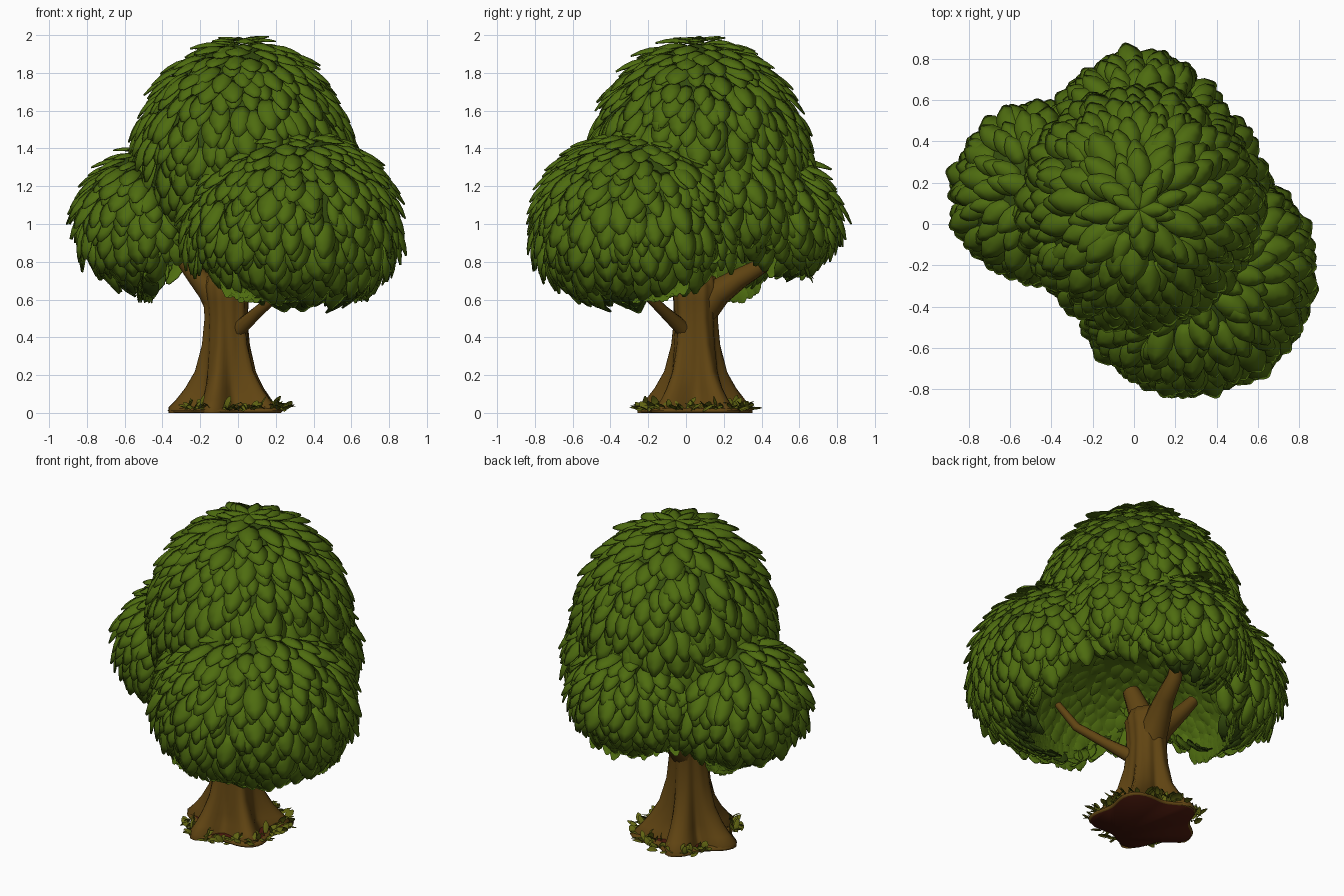
import bpy, bmesh, math, random
from mathutils import Vector

random.seed(7)
if "Cube" in bpy.data.objects:
    bpy.data.objects.remove(bpy.data.objects["Cube"])


def material(name, rgb):
    m = bpy.data.materials.new(name)
    m.use_nodes = True
    m.diffuse_color = (*rgb, 1)
    bsdf = m.node_tree.nodes["Principled BSDF"]
    bsdf.inputs["Base Color"].default_value = (*rgb, 1)
    bsdf.inputs["Roughness"].default_value = 0.9
    return m


LEAF = material("leaf green", (0.076, 0.15, 0.005))
SHADE = material("deep leaf green", (0.034, 0.07, 0.004))
BARK = material("bark brown", (0.118, 0.058, 0.006))
SOIL = material("red brown soil", (0.07, 0.010, 0.004))
GRASS = material("olive grass", (0.115, 0.125, 0.006))


def finish(name, bm, mats, thickness=0):
    mesh = bpy.data.meshes.new(name)
    bm.to_mesh(mesh)
    bm.free()
    for m in mats:
        mesh.materials.append(m)
    mesh.polygons.foreach_set("use_smooth", [True] * len(mesh.polygons))
    ob = bpy.data.objects.new(name, mesh)
    bpy.context.collection.objects.link(ob)
    if thickness:
        mod = ob.modifiers.new("thickness", "SOLIDIFY")
        mod.thickness = thickness
        mod.offset = -1


LEAF_WIDTHS = (0.55, 0.9, 1.0, 0.8, 0.22)


def add_leaf(bm, base, along, normal, length, half_width, arch=0.1, mat=0):
    """One curved leaf, arched along its length and across."""
    along = along.normalized()
    side = along.cross(normal).normalized()
    normal = side.cross(along)
    rows = []
    for i, w in enumerate(LEAF_WIDTHS):
        t = i / (len(LEAF_WIDTHS) - 1)
        rows.append([bm.verts.new(base + along * length * t + side * half_width * w * j
                                  + normal * (length * arch * math.sin(math.pi * t)
                                              - half_width * 0.3 * w * abs(j)))
                     for j in (-1, 0, 1)])
    for a, b in zip(rows, rows[1:]):
        for j in (0, 1):
            bm.faces.new((a[j], a[j + 1], b[j + 1], b[j])).material_index = mat


class Dome:
    """A rounded dome with separate upper and lower heights; peak narrows its top."""

    def __init__(self, name, centre, radius, up, down, peak=1.0):
        self.name, self.c = name, Vector(centre)
        self.r, self.up, self.down, self.peak = radius, up, down, peak

    def point(self, phi, theta, k=1.0):
        upper = phi < math.pi / 2
        ring = self.r * math.sin(phi) ** (self.peak if upper else 1)
        h = self.up if upper else self.down
        return self.c + k * Vector((ring * math.cos(theta), ring * math.sin(theta),
                                    h * math.cos(phi)))

    def depth(self, p):
        q = p - self.c
        h = self.up if q.z > 0 else self.down
        return Vector((q.x / self.r, q.y / self.r, q.z / h)).length

    def frame(self, phi, theta):
        e = 0.01
        down = (self.point(phi + e, theta) - self.point(phi - e, theta)).normalized()
        around = Vector((-math.sin(theta), math.cos(theta), 0))
        return down, down.cross(around).normalized()


crowns = [
    Dome("top_crown", (0.025, 0.07, 1.34), 0.57, 0.645, 0.58, 1.15),
    Dome("front_crown", (0.28, -0.235, 0.97), 0.57, 0.53, 0.42),
    Dome("side_crown", (-0.45, 0.15, 1.0), 0.40, 0.40, 0.33),
    Dome("back_crown", (0.02, 0.40, 1.02), 0.405, 0.38, 0.29),
    Dome("filler_crown", (0.21, 0.19, 1.10), 0.40, 0.42, 0.30),
]
# The open space beneath the foliage, shared by all crowns
hollow = Dome("hollow", (0.09, 0.05, 0.68), 0.60, 0.41, 100)
PHI_END = 2.5


def keep(dome, p):
    """Crown surface stays outside its neighbours and the hollow; the hollow stays inside."""
    if dome is hollow:
        return any(c.depth(p) < 0.95 for c in crowns)
    return hollow.depth(p) > 1 and not any(c is not dome and c.depth(p) < 0.88 for c in crowns)


def leaf_rows(dome, bm, step, gap, length, end, facing=1):
    phi, row = 0.12, 0
    while phi < end:
        count = max(5, round(math.tau * dome.r * math.sin(phi) / gap))
        for i in range(count):
            theta = math.tau * (i + 0.5 * (row % 2) + random.uniform(-.3, .3)) / count
            f = min(end, max(0.08, phi + random.uniform(-.05, .05)))
            p = dome.point(f, theta)
            if not keep(dome, p):
                continue
            down, n = dome.frame(f, theta)
            n = n * facing
            swing = down.cross(n) * random.uniform(-.22, .22)
            size = length * random.uniform(.78, 1.2)
            # Leaves on the underside lip are deeper green
            add_leaf(bm, p - n * 0.018, down + swing + n * random.uniform(.08, .24), n,
                     size, size * random.uniform(.27, .34),
                     mat=int(facing > 0 and n.z < -0.78))
        phi += step / (dome.r if phi < 1.4 else 0.5 * (dome.r + dome.down))
        row += 1


def shell(dome, floor, scale, mat):
    """Backing surface, trimmed where domes merge."""
    bm = bmesh.new()
    bmesh.ops.create_uvsphere(bm, u_segments=48, v_segments=32, radius=1)
    for v in bm.verts:
        theta = math.atan2(v.co.y, v.co.x)
        phi = math.atan2(Vector(v.co.xy).length, v.co.z)
        v.co = dome.point(phi, theta, scale)
    gone = [f for f in bm.faces if f.calc_center_median().z < floor
            or not keep(dome, f.calc_center_median())]
    bmesh.ops.delete(bm, geom=gone, context="FACES")
    finish(dome.name + "_shell", bm, [mat])


# Crowns of overlapping leaves
for crown in crowns:
    bm = bmesh.new()
    leaf_rows(crown, bm, 0.07, 0.082, 0.18, PHI_END)
    if crown is crowns[0]:
        # Flat tuft at the peak
        for i in range(7):
            a = math.tau * i / 7
            out = Vector((math.cos(a), math.sin(a), random.uniform(.04, .12)))
            add_leaf(bm, crown.c + Vector((0, 0, crown.up - 0.004)), out,
                     Vector((0, 0, 1)), 0.14, 0.038, 0.03)
    finish(crown.name + "_leaves", bm, [LEAF, SHADE], 0.006)
    shell(crown, crown.point(PHI_END, 0).z, 0.95, SHADE)

# Inside of the foliage
bm = bmesh.new()
leaf_rows(hollow, bm, 0.06, 0.075, 0.11, 1.5, -1)
finish("inner_leaves", bm, [LEAF])
shell(hollow, hollow.c.z, 1.03, LEAF)

# Trunk: lofted rings with bark grooves and five spreading roots
TRUNK = Vector((-0.06, 0.05, 0))
PROFILE = [(0.0, .25, .065), (.03, .245, .07), (.07, .212, .062), (.13, .18, .045),
           (.22, .147, .024), (.36, .122, .01), (.5, .111, .006), (.6, .117, .004),
           (.67, .125, .004), (.72, .105, 0), (.74, .05, 0)]
SIDES = 60


def trunk_radius(theta, r, flare):
    lobe = math.cos(5 * (theta - math.pi))
    groove = 0.035 * r * math.cos(11 * theta + 0.6)
    return r + flare * lobe + groove


def loft(bm, rings):
    for a, b in zip(rings, rings[1:]):
        for i in range(SIDES):
            j = (i + 1) % SIDES
            bm.faces.new((a[i], a[j], b[j], b[i]))
    return bm.faces.new(rings[-1])


def ring_at(bm, z, radius_at):
    ring = []
    for i in range(SIDES):
        t = math.tau * i / SIDES
        rad = radius_at(t)
        ring.append(bm.verts.new(TRUNK + Vector((rad * math.cos(t), rad * math.sin(t), z))))
    return ring


bm = bmesh.new()
loft(bm, [ring_at(bm, z, lambda t: trunk_radius(t + 0.25 * z, r, flare))
          for z, r, flare in PROFILE])
finish("trunk", bm, [BARK])


# Branches: tapered round curves
def branch(name, points):
    cu = bpy.data.curves.new(name, "CURVE")
    cu.dimensions = "3D"
    cu.bevel_depth = 1.0
    cu.bevel_resolution = 3
    cu.use_fill_caps = True
    sp = cu.splines.new("POLY")
    sp.points.add(len(points) - 1)
    sp.use_smooth = True
    for pt, (x, y, z, r) in zip(sp.points, points):
        pt.co = (x, y, z, 1)
        pt.radius = r
    cu.materials.append(BARK)
    bpy.context.collection.objects.link(bpy.data.objects.new(name, cu))


branch("front_branch", [(-.06, .05, .34, .05), (.01, -.02, .45, .042),
                        (.11, -.12, .54, .03), (.24, -.23, .65, .025), (.32, -.3, .8, .02)])
branch("back_branch", [(-.06, .08, .54, .09), (-.04, .17, .64, .075),
                       (0, .28, .71, .056), (.03, .4, .78, .045), (.05, .46, .93, .03)])
branch("side_branch", [(-.08, .06, .54, .085), (-.15, .07, .65, .068),
                       (-.24, .09, .75, .05), (-.34, .12, .88, .035)])
branch("upper_branch", [(-.06, .04, .62, .09), (-.05, 0, .74, .07), (-.02, -.05, .9, .05)])

# Earth pad following the roots: bark coloured rim, soil above and below
bm = bmesh.new()
pad = [ring_at(bm, z, lambda t: 0.262 + extra + 0.035 * math.cos(5 * (t - math.pi))
               + 0.035 * max(0, math.cos(t)))
       for z, extra in ((0, 0.004), (.014, .016), (.026, -.02))]
loft(bm, pad).material_index = 1
bm.faces.new(list(reversed(pad[0]))).material_index = 1
finish("earth_pad", bm, [BARK, SOIL])

# Grass blades and fallen leaves around the roots
bm = bmesh.new()
BLADES = 190
for i in range(BLADES):
    t = math.tau * (i + random.random()) / BLADES
    if math.cos(t - math.pi) > 0.85:
        continue
    rad = random.uniform(.2, .3) + 0.025 * max(0, math.cos(t))
    out = Vector((math.cos(t), math.sin(t), 0))
    base = TRUNK + out * rad + Vector((0, 0, random.uniform(.012, .03)))
    lean = Vector((random.uniform(-.8, .8), random.uniform(-.8, .8), random.uniform(.1, .7)))
    add_leaf(bm, base, out * 0.4 + lean, Vector((0, 0, 1)) + out * 0.5,
             random.uniform(.045, .08), random.uniform(.014, .022))
finish("grass", bm, [GRASS])
